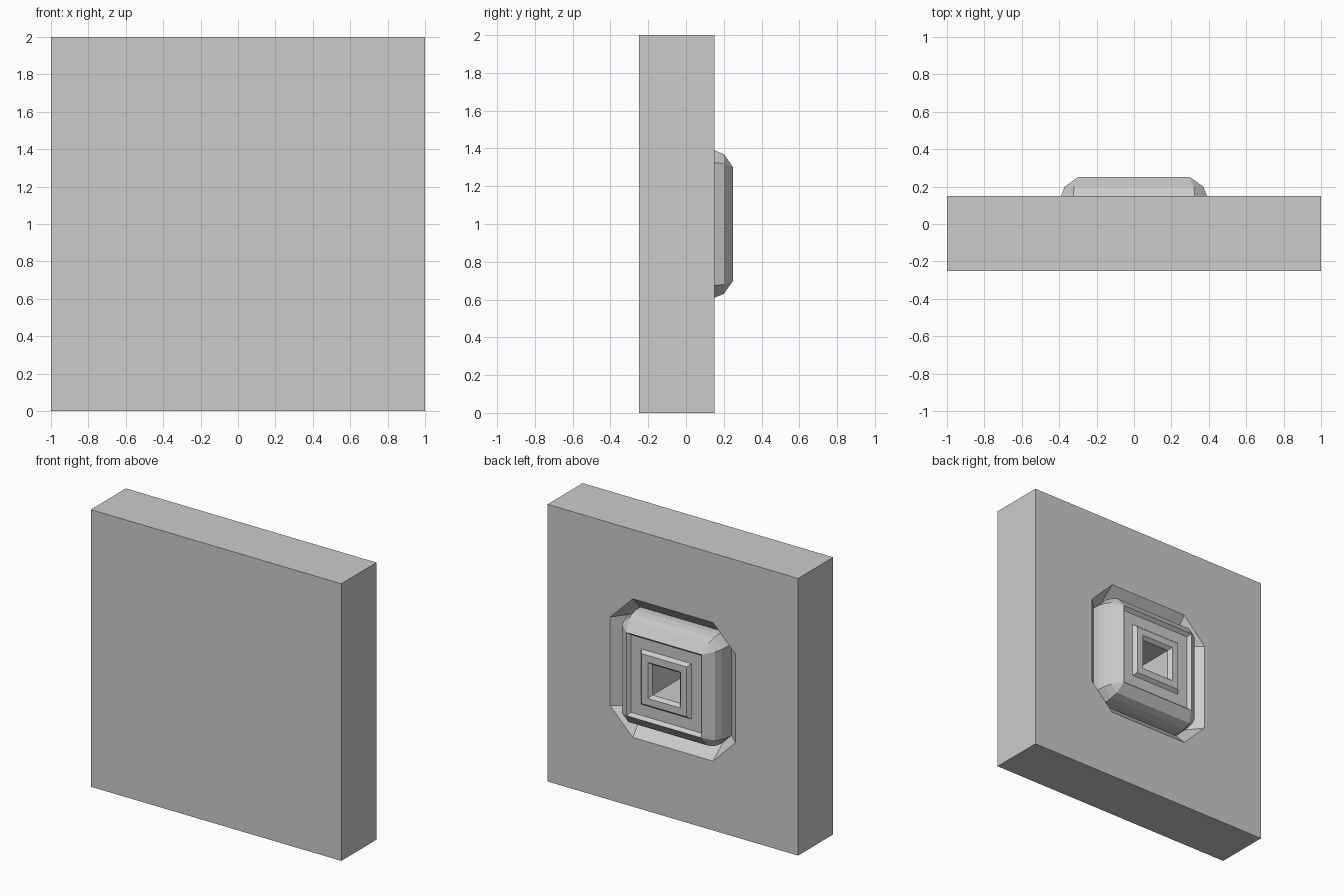
import bpy, bmesh

if "Cube" in bpy.data.objects:
    bpy.data.objects.remove(bpy.data.objects["Cube"])

Z_MID = 1.0


def ring(half, corner, y):
    """Eight-point square outline with cut corners; corner == half gives a sharp square."""
    h, c = half, corner
    pts = [(h, c), (c, h), (-c, h), (-h, c), (-h, -c), (-c, -h), (c, -h), (h, -c)]
    return [(x, y, Z_MID + z) for x, z in pts]


def loft(name, rings, cap_first=False, cap_last=False):
    """Skin a stack of outlines into one flat-shaded object."""
    bm = bmesh.new()
    loops = [[bm.verts.new(p) for p in ring(*r)] for r in rings]
    for a, b in zip(loops, loops[1:]):
        for i in range(8):
            j = (i + 1) % 8
            bm.faces.new((a[i], b[i], b[j], a[j]))
    if cap_first:
        bm.faces.new(loops[0])
    if cap_last:
        bm.faces.new(loops[-1][::-1])
    bmesh.ops.remove_doubles(bm, verts=bm.verts, dist=1e-5)
    bmesh.ops.recalc_face_normals(bm, faces=bm.faces)
    # make sure normals face outward (toward the back on the open rim parts)
    if sum(f.normal.y * f.calc_area() for f in bm.faces if f.calc_center_median().y > 0.0) < 0:
        bmesh.ops.reverse_faces(bm, faces=bm.faces)
    mesh = bpy.data.meshes.new(name)
    bm.to_mesh(mesh)
    bm.free()
    obj = bpy.data.objects.new(name, mesh)
    bpy.context.collection.objects.link(obj)
    return obj


# Wall panel: plain front, back face opened by a sloping octagonal groove
loft("wall_panel", [
    (1.0, 1.0, -0.25),
    (1.0, 1.0, 0.15),
    (0.5, 0.32, 0.15),
    (0.4, 0.33, 0.05),
], cap_first=True)

# Socket: rounded boss, shallow recess, raised inner step and deep square hole
loft("socket_boss", [
    (0.40, 0.33, 0.05),
    (0.40, 0.33, 0.10),
    (0.39, 0.325, 0.15),
    (0.37, 0.32, 0.20),
    (0.30, 0.30, 0.25),
    (0.28, 0.28, 0.225),
    (0.20, 0.20, 0.225),
    (0.18, 0.18, 0.25),
    (0.13, 0.13, 0.25),
    (0.11, 0.11, 0.225),
    (0.11, 0.11, -0.15),
], cap_last=True)
